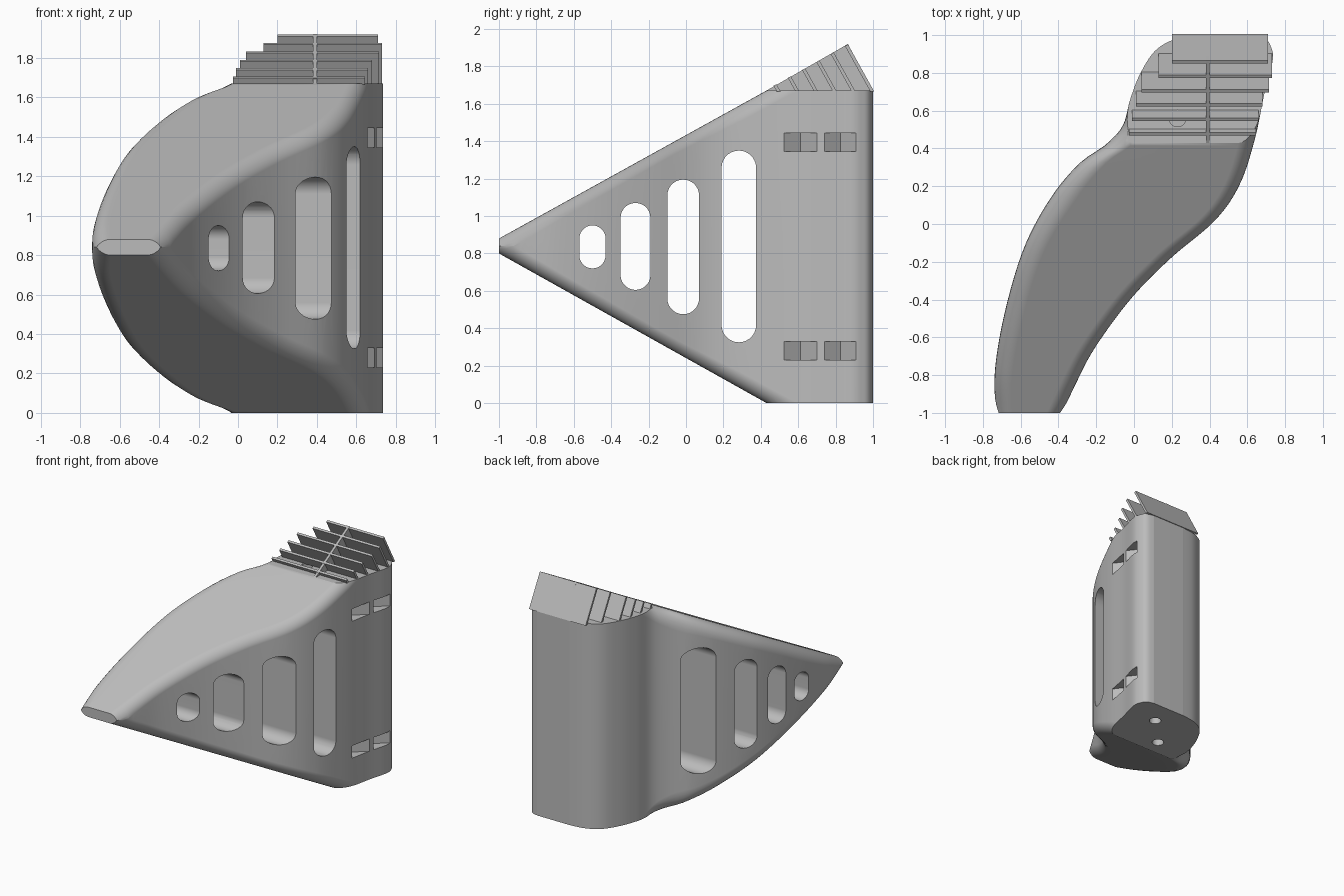
import bpy, bmesh, math
from mathutils import Vector

if "Cube" in bpy.data.objects:
    bpy.data.objects.remove(bpy.data.objects["Cube"], do_unlink=True)

grey = bpy.data.materials.new("plain_grey")
grey.use_nodes = True
grey.diffuse_color = (0.5, 0.5, 0.5, 1)
grey.node_tree.nodes["Principled BSDF"].inputs["Base Color"].default_value = (0.5, 0.5, 0.5, 1)

TOP = 1.67          # height of the flat top
SLOPE = 0.556       # rise of both wedge planes


def make_object(name, bm):
    bmesh.ops.recalc_face_normals(bm, faces=bm.faces)
    mesh = bpy.data.meshes.new(name)
    bm.to_mesh(mesh)
    bm.free()
    mesh.materials.append(grey)
    obj = bpy.data.objects.new(name, mesh)
    bpy.context.collection.objects.link(obj)
    return obj


def prism(bm, points, offset):
    """Closed solid from a planar outline pushed along offset."""
    face = bm.faces.new([bm.verts.new(p) for p in points])
    ext = bmesh.ops.extrude_face_region(bm, geom=[face], use_keep_orig=True)
    moved = [g for g in ext["geom"] if isinstance(g, bmesh.types.BMVert)]
    bmesh.ops.translate(bm, verts=moved, vec=offset)


# Plan outline: left and right edges from front to back, smoothed
left_pts = [(-.735, -1), (-.735, -.76), (-.68, -.45), (-.58, -.12), (-.44, .14), (-.29, .32),
            (-.15, .42), (-.06, .52), (-.02, .66), (.03, .79), (.11, .915), (.22, .98), (.35, 1)]
right_pts = [(-.38, -1), (-.31, -.85), (-.21, -.66), (-.02, -.40), (.19, -.185), (.43, .02),
             (.56, .21), (.64, .45), (.69, .69), (.735, .87), (.72, .95), (.69, .985), (.64, 1)]


def smooth_path(pts, steps=10):
    p = [Vector(q) for q in pts]
    p = [2 * p[0] - p[1]] + p + [p[-1]]
    out = []
    for a, b, c, d in zip(p, p[1:], p[2:], p[3:]):
        for k in range(steps):
            t = k / steps
            out.append(b + (c - a) * t / 2 + (2 * a - 5 * b + 4 * c - d) * t * t / 2
                       + (3 * b - a - 3 * c + d) * t ** 3 / 2)
    return out + [p[-1]]


left_path, right_path = smooth_path(left_pts), smooth_path(right_pts)


def x_at(path, y):
    for a, b in zip(path, path[1:]):
        if a.y <= y <= b.y and b.y > a.y:
            return a.x + (b.x - a.x) * (y - a.y) / (b.y - a.y)
    return path[0].x if y < 0 else path[-1].x


# Body: rounded sections lofted front to back
def corner(path, y, side, half, radius=0.09, steps=7):
    """Edge rounding as (x, depth below the wedge plane) from wall to plane."""
    lo, hi = max(-1, y - .03), min(1, y + .03)
    slope = max(-1.6, min(1.6, (x_at(path, hi) - x_at(path, lo)) / (hi - lo)))
    length = math.hypot(1, slope)
    phi = math.acos(side * 0.486 * slope / length)
    setback = radius * math.tan(phi / 2)
    inset, depth = min(.14, setback * length), min(.16, setback * 1.14)
    start = math.asin(max(0, 1 - half / depth))
    pts = []
    for k in range(steps + 1):
        a = start + (math.pi / 2 - start) * k / steps
        pts.append((x_at(path, y) - side * inset * (1 - math.cos(a)), depth * (1 - math.sin(a))))
    return pts


def section(y):
    half = .04 + SLOPE * (y + 1)
    mid = .84 - .003 * (y + 1)
    r = corner(right_path, y, 1, half)
    l = corner(left_path, y, -1, half)
    ring = [(x, y, mid + half - d) for x, d in r]
    ring += [(x, y, mid + half - d) for x, d in reversed(l)]
    ring += [(x, y, mid - half + d) for x, d in l]
    ring += [(x, y, mid - half + d) for x, d in reversed(r)]
    return ring


bm = bmesh.new()
count = 80
rings = [[bm.verts.new(p) for p in section(-1 + 2 * math.sin(math.pi / 2 * i / count))]
         for i in range(count + 1)]
for a, b in zip(rings, rings[1:]):
    for k in range(len(a)):
        j = (k + 1) % len(a)
        bm.faces.new((a[k], a[j], b[j], b[k]))
bm.faces.new(rings[0])
bm.faces.new(rings[-1])
bmesh.ops.remove_doubles(bm, verts=bm.verts, dist=1e-5)
# Flat top and bottom
for z, normal in ((TOP, (0, 0, 1)), (0, (0, 0, -1))):
    cut = bmesh.ops.bisect_plane(bm, geom=bm.verts[:] + bm.edges[:] + bm.faces[:], dist=1e-6,
                                 plane_co=(0, 0, z), plane_no=normal, clear_outer=True)
    rim = [g for g in cut["geom_cut"] if isinstance(g, bmesh.types.BMEdge)]
    bmesh.ops.edgeloop_fill(bm, edges=rim)
body = make_object("wedge_body", bm)

# Cutters: through slots, side notches and screw holes
bm = bmesh.new()
for y0, y1, z0, z1 in ((-.57, -.43, .72, .95), (-.35, -.19, .605, 1.07),
                       (-.10, .07, .475, 1.195), (.19, .375, .325, 1.35)):
    r, mid = (y1 - y0) / 2, (y0 + y1) / 2
    arc = [math.pi * k / 14 for k in range(15)]
    outline = [(-1, mid + r * math.cos(a), z1 - r + r * math.sin(a)) for a in arc]
    outline += [(-1, mid - r * math.cos(a), z0 + r - r * math.sin(a)) for a in arc]
    prism(bm, outline, (2, 0, 0))
for z in (.23, 1.345):
    for y0, y1 in ((.525, .70), (.74, .91)):
        xa, xb = x_at(right_path, y0), x_at(right_path, y1)
        prism(bm, [(xa, y0, z), (xa - .065, (y0 + y1) / 2, z), (xb, y1, z),
                   (.9, y1, z), (.9, y0, z)], (0, 0, .1))
for x, y in ((.46, .80), (.23, .56)):
    for z in (-.1, TOP - .15):
        prism(bm, [(x + .045 * math.cos(k * math.pi / 12), y + .045 * math.sin(k * math.pi / 12), z)
                   for k in range(24)], (0, 0, .25))
cutter = make_object("cutter", bm)
cutter.hide_render = True

bpy.context.view_layer.objects.active = body
mod = body.modifiers.new("openings", "BOOLEAN")
mod.operation, mod.solver, mod.object = "DIFFERENCE", "EXACT", cutter
bpy.ops.object.modifier_apply(modifier=mod.name)
bpy.data.objects.remove(cutter, do_unlink=True)

bpy.ops.object.select_all(action="DESELECT")
body.select_set(True)
bpy.ops.object.shade_smooth_by_angle(angle=math.radians(25))
weighted = body.modifiers.new("flat_face_normals", "WEIGHTED_NORMAL")
weighted.keep_sharp = True

# Cooling fins: plates square to the wedge plane
along, down = Vector((0, .874, .486)), Vector((0, .486, -.874))
spans = ((-.026, .645), (-.01, .66), (.01, .68), (.04, .715), (.13, .73), (.20, .71))
for i, (x0, x1) in enumerate(spans):
    y = .484 + .0764 * i
    tip = Vector((x0, y, .88 + SLOPE * (y + 1)))
    front = tip - along * .018
    reach = [p + down * ((p.z - TOP + .005) / .874) for p in (tip, front)]
    bm = bmesh.new()
    prism(bm, [tip, front, reach[1], reach[0]], (x1 - x0, 0, 0))
    make_object("fin_%d" % (i + 1), bm)

# Centre rib crossing the fins
bm = bmesh.new()
prism(bm, [(.38, .42, TOP - .005), (.38, .866, 1.92), (.38, 1, TOP - .005)], (.02, 0, 0))
make_object("centre_rib", bm)
